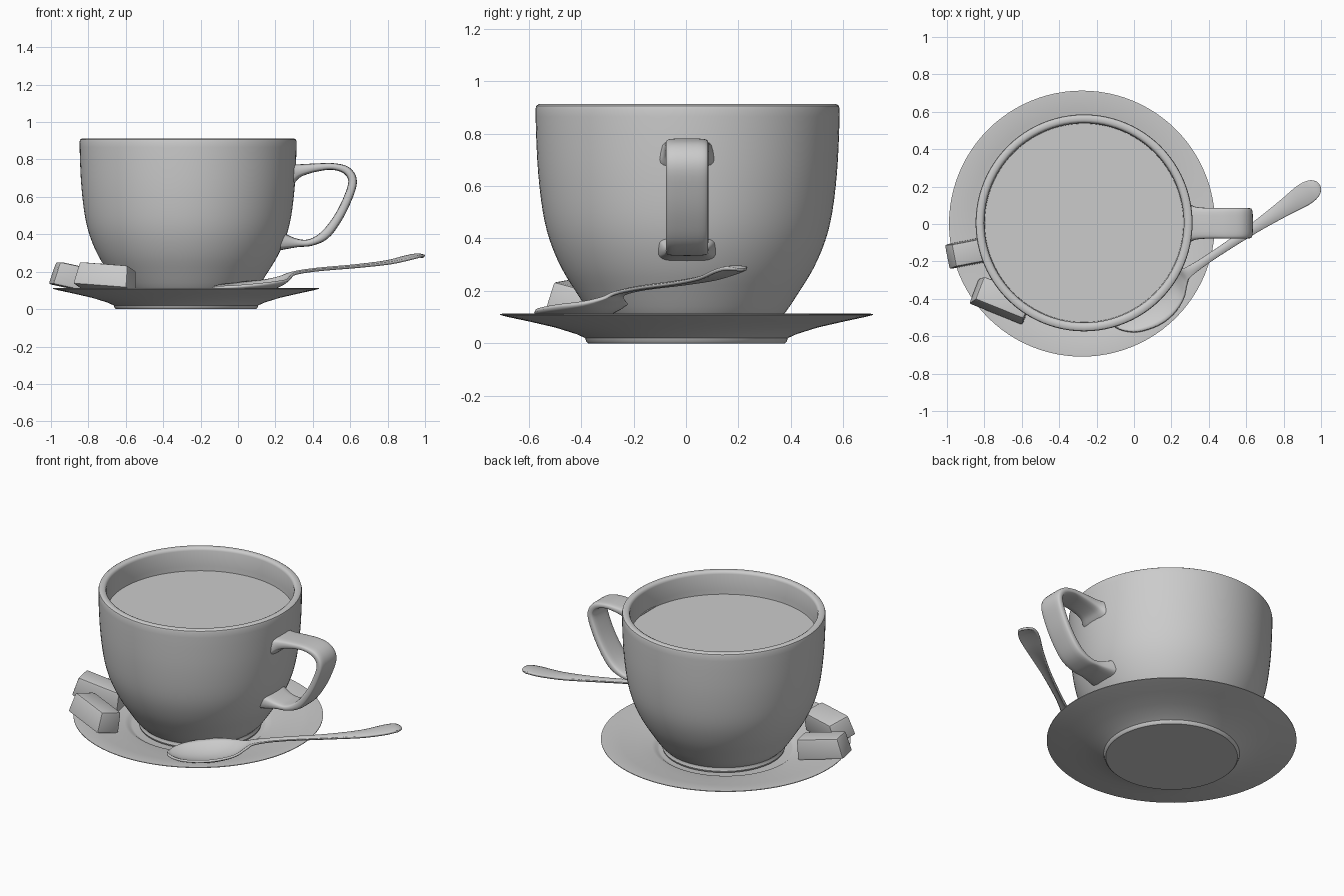
import bpy, bmesh, math
from mathutils import Vector, Matrix

if "Cube" in bpy.data.objects:
    bpy.data.objects.remove(bpy.data.objects["Cube"])


def finish(bm, name, loc=(0, 0, 0), angle=40):
    bmesh.ops.recalc_face_normals(bm, faces=bm.faces)
    me = bpy.data.meshes.new(name)
    bm.to_mesh(me)
    bm.free()
    ob = bpy.data.objects.new(name, me)
    bpy.context.collection.objects.link(ob)
    ob.location = loc
    me.shade_smooth()
    me.set_sharp_from_angle(angle=math.radians(angle))
    return ob


def smooth(points, n=5):
    """Catmull-Rom interpolation of tuples of any length."""
    p = [Vector(q) for q in points]
    p = [2 * p[0] - p[1]] + p + [2 * p[-1] - p[-2]]
    out = []
    for a, b, c, d in zip(p, p[1:], p[2:], p[3:]):
        for k in range(n):
            t = k / n
            out.append(0.5 * (2 * b + (c - a) * t + (2 * a - 5 * b + 4 * c - d) * t ** 2
                              + (3 * b - a - 3 * c + d) * t ** 3))
    return out + [p[-2]]


def lathe(name, profile, loc, steps=96):
    bm = bmesh.new()
    vs = [bm.verts.new((r, 0, z)) for r, z in profile]
    es = [bm.edges.new(pair) for pair in zip(vs, vs[1:])]
    bmesh.ops.spin(bm, geom=vs + es, cent=(0, 0, 0), axis=(0, 0, 1),
                   angle=2 * math.pi, steps=steps)
    bmesh.ops.remove_doubles(bm, verts=bm.verts, dist=1e-4)
    return finish(bm, name, loc)


def bridge(bm, rows, closed):
    for a, b in zip(rows, rows[1:]):
        n = len(a)
        for i in range(n if closed else n - 1):
            j = (i + 1) % n
            bm.faces.new((a[i], a[j], b[j], b[i]))


# Saucer with a shallow well and flat foot
saucer = [(0, 0), (0.375, 0), (0.382, 0.006), (0.387, 0.02), (0.42, 0.035), (0.5, 0.06),
          (0.6, 0.083), (0.68, 0.1), (0.711, 0.108), (0.711, 0.112), (0.7, 0.113),
          (0.6, 0.099), (0.5, 0.082), (0.42, 0.069), (0.4, 0.064), (0.388, 0.055),
          (0.375, 0.052), (0, 0.052)]
lathe("saucer", saucer, (-0.278, 0.002, 0))

# Cup wall, rounded rim, inside and foot ring
outside = smooth([(0.345, 0.088), (0.375, 0.12), (0.425, 0.195), (0.48, 0.285), (0.525, 0.39),
                  (0.552, 0.5), (0.57, 0.65), (0.578, 0.8), (0.58, 0.895)], 3)
rim = [(0.577, 0.906), (0.568, 0.912), (0.548, 0.912), (0.538, 0.906), (0.534, 0.895)]
inside = smooth([(0.532, 0.8), (0.524, 0.65), (0.48, 0.4), (0.39, 0.2), (0.3, 0.13)], 3)
foot = [(0, 0.052), (0.335, 0.052), (0.347, 0.058), (0.35, 0.068), (0.345, 0.078)]
CUP = (-0.267, 0.006, 0)
lathe("cup", foot + [tuple(p) for p in outside] + rim + [tuple(p) for p in inside]
      + [(0, 0.12)], CUP)

# Drink surface
lathe("drink", [(0, 0.77), (0.531, 0.77)], CUP)

# Handle: rounded-rectangle section swept along x, z, half thickness, half width
path = smooth([(0.275, 0.722, 0.058, 0.112), (0.33, 0.741, 0.034, 0.088),
               (0.42, 0.757, 0.022, 0.081), (0.51, 0.762, 0.018, 0.081),
               (0.583, 0.739, 0.022, 0.081), (0.613, 0.68, 0.023, 0.081),
               (0.582, 0.58, 0.023, 0.081), (0.53, 0.48, 0.024, 0.081),
               (0.465, 0.397, 0.025, 0.081), (0.39, 0.357, 0.019, 0.081),
               (0.32, 0.353, 0.022, 0.086), (0.23, 0.362, 0.048, 0.11)])
bm = bmesh.new()
rows = []
for i, p in enumerate(path):
    a, b = path[max(i - 1, 0)], path[min(i + 1, len(path) - 1)]
    t = Vector((b[0] - a[0], b[1] - a[1])).normalized()
    row = []
    for k in range(24):
        ang = 2 * math.pi * k / 24
        c, s = math.cos(ang), math.sin(ang)
        u = math.copysign(abs(c) ** 0.5, c) * p[3]
        v = math.copysign(abs(s) ** 0.5, s) * p[2]
        row.append(bm.verts.new((p[0] - t.y * v, u, p[1] + t.x * v)))
    rows.append(row)
bridge(bm, rows, True)
bm.faces.new(rows[0])
bm.faces.new(rows[-1])
finish(bm, "handle", (0, 0.004, 0), 60)

# Spoon: stations of distance, half width, height, bowl depth
stations = smooth([(0, 0.012, 0.118, 0), (0.025, 0.06, 0.119, 0.012), (0.09, 0.115, 0.124, 0.03),
                   (0.2, 0.147, 0.134, 0.046), (0.3, 0.142, 0.144, 0.046),
                   (0.39, 0.105, 0.154, 0.03), (0.45, 0.05, 0.172, 0.01),
                   (0.5, 0.026, 0.19, -0.004), (0.65, 0.018, 0.208, -0.006),
                   (0.9, 0.025, 0.226, -0.007), (1.1, 0.042, 0.246, -0.008),
                   (1.23, 0.058, 0.272, -0.008), (1.29, 0.052, 0.284, -0.006),
                   (1.32, 0.033, 0.283, -0.004), (1.332, 0.008, 0.279, 0)], 4)
start, d = Vector((-0.12, -0.53, 0)), Vector((0.832, 0.555, 0))
side = Vector((-d.y, d.x, 0))
bm = bmesh.new()
rows = []
for s, w, z, depth in stations:
    row = []
    for k in range(17):
        t = k / 8 - 1
        row.append(bm.verts.new(start + d * s + side * w * t
                                + Vector((0, 0, z - depth * (1 - t * t)))))
    rows.append(row)
bridge(bm, rows, False)
spoon = finish(bm, "spoon", angle=60)
mod = spoon.modifiers.new("thickness", "SOLIDIFY")
mod.thickness = 0.014
mod.offset = 0

# Two wrapped sugar bricks resting on the saucer slope
for name, loc, size, spin, roll, pitch in (
        ("sugar_brick_left", (-0.85, -0.147, 0.165), (0.29, 0.135, 0.125), 11, 0, 12),
        ("sugar_brick_front", (-0.705, -0.405, 0.168), (0.31, 0.15, 0.125), -22, -14, 4)):
    bm = bmesh.new()
    bmesh.ops.create_cube(bm, size=1)
    for v in bm.verts:
        k = 0.9 if v.co.z > 0 else 1
        v.co = Vector((v.co.x * size[0] * k, v.co.y * size[1] * k, v.co.z * size[2]))
    bmesh.ops.bevel(bm, geom=list(bm.edges), offset=0.014, segments=2, profile=0.6,
                    affect="EDGES")
    rot = (Matrix.Rotation(math.radians(spin), 4, "Z") @ Matrix.Rotation(math.radians(pitch), 4, "Y")
           @ Matrix.Rotation(math.radians(roll), 4, "X"))
    bm.transform(rot)
    finish(bm, name, loc, 30)
